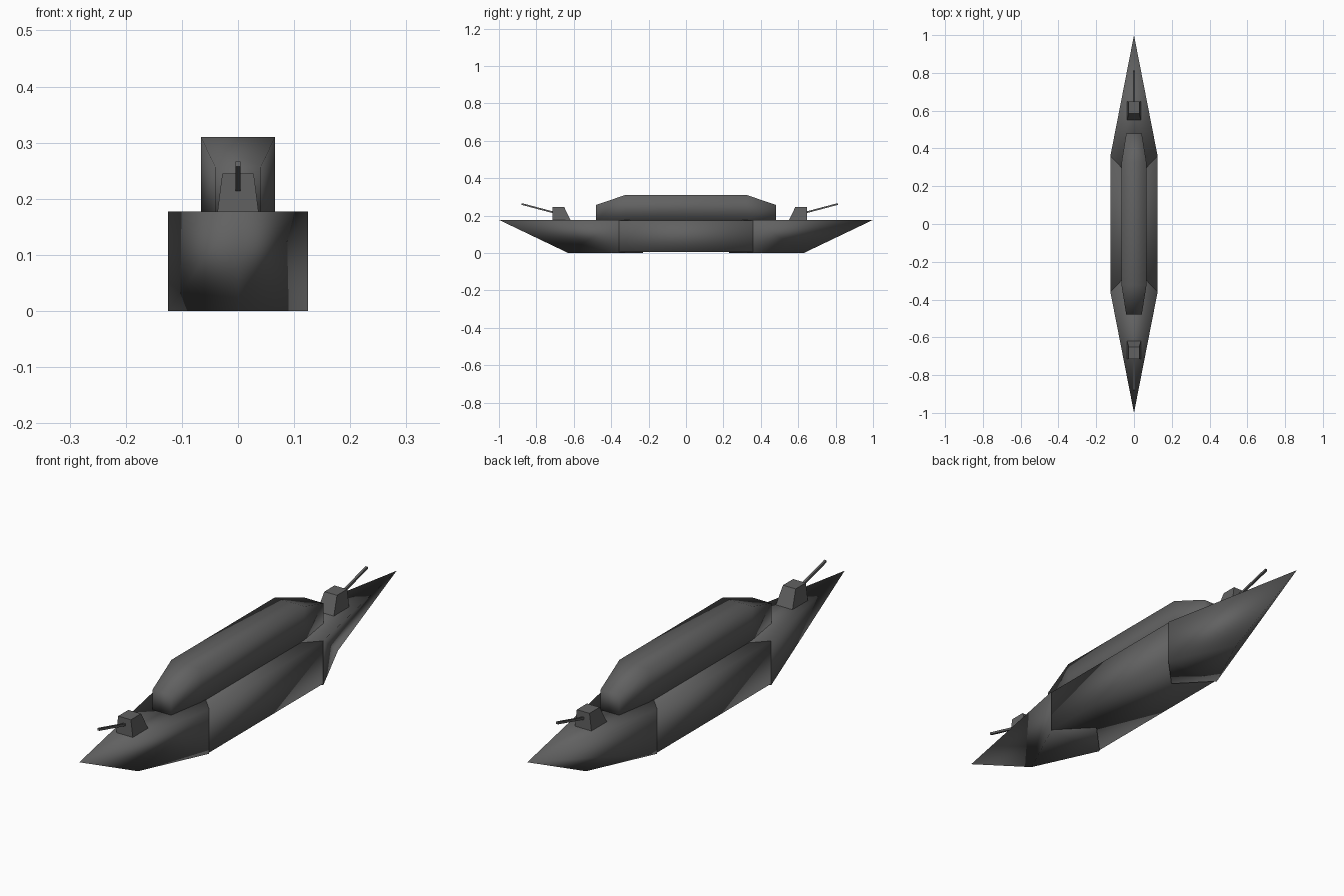
import bpy
import bmesh
from mathutils import Vector

if "Cube" in bpy.data.objects:
    bpy.data.objects.remove(bpy.data.objects["Cube"])


def material(name, v):
    m = bpy.data.materials.new(name)
    m.diffuse_color = (v, v, v, 1)
    m.use_nodes = True
    m.node_tree.nodes["Principled BSDF"].inputs["Base Color"].default_value = m.diffuse_color
    return m


GREY = material("ship grey", 0.12)
DECK_Z = 0.177


def loft(name, lower, upper, smooth, flip=False):
    """Closed solid between two outlines with equal point counts."""
    bm = bmesh.new()
    k = -1 if flip else 1
    rings = [[bm.verts.new((x, k * y, z)) for x, y, z in ring] for ring in (lower, upper)]
    lo, up = rings
    n = len(lo)
    bm.faces.new(lo[::-1])
    bm.faces.new(up)
    for i in range(n):
        j = (i + 1) % n
        bm.faces.new((lo[i], lo[j], up[j], up[i]))
    bmesh.ops.recalc_face_normals(bm, faces=bm.faces)
    me = bpy.data.meshes.new(name)
    bm.to_mesh(me)
    bm.free()
    me.materials.append(GREY)
    for p in me.polygons:
        p.use_smooth = smooth
    ob = bpy.data.objects.new(name, me)
    bpy.context.collection.objects.link(ob)
    return ob


def rect(w, y0, y1, z):
    return [(-w, y0, z), (w, y0, z), (w, y1, z), (-w, y1, z)]


# Middle hull block, a hair inside the bow and stern wedges
loft("middle_hull", rect(0.124, -0.36, 0.36, 0.004), rect(0.124, -0.36, 0.36, DECK_Z - 0.002), True)

# Pointed bow and stern with raked keels
for name, flip in (("bow", False), ("stern", True)):
    def outline(tip, z_tip, z):
        return [(0, -tip, z_tip), (0.125, -0.36, z), (0, -0.23, z), (-0.125, -0.36, z)]
    loft(name, outline(0.63, 0, 0), outline(1.0, DECK_Z, DECK_Z), True, flip)

# Long superstructure: wide body narrowing and sloping down at both ends
bm = bmesh.new()
stations = [(-0.48, 0.041, 0.257), (-0.325, 0.066, 0.31), (0.325, 0.066, 0.31), (0.48, 0.041, 0.257)]
sections = [[bm.verts.new(c) for c in ((-w, y, 0.172), (w, y, 0.172), (w, y, z), (-w, y, z))]
            for y, w, z in stations]
for a, b in zip(sections, sections[1:]):
    for i in range(4):
        j = (i + 1) % 4
        bm.faces.new((a[i], a[j], b[j], b[i]))
bm.faces.new(sections[0])
bm.faces.new(sections[-1])
bmesh.ops.recalc_face_normals(bm, faces=bm.faces)
me = bpy.data.meshes.new("superstructure")
bm.to_mesh(me)
bm.free()
me.materials.append(GREY)
for p in me.polygons:
    p.use_smooth = True
bpy.context.collection.objects.link(bpy.data.objects.new("superstructure", me))

# Gun turrets with raised barrels, facing outward at each end
for name, flip, face in (("front", False, 0.715), ("rear", True, 0.648)):
    loft(name + "_turret", rect(0.037, -face, -face + 0.098, DECK_Z - 0.003),
         rect(0.028, -face, -face + 0.064, 0.245), False, flip)
    root, tip = Vector((0, -face + 0.01, 0.216)), Vector((0, -face - 0.164, 0.262))
    along = (tip - root).normalized()
    side = Vector((0.0045, 0, 0))
    rise = side.cross(along)
    ends = [[p - side - rise, p + side - rise, p + side + rise, p - side + rise] for p in (root, tip)]
    loft(name + "_barrel", ends[0], ends[1], False, flip)
